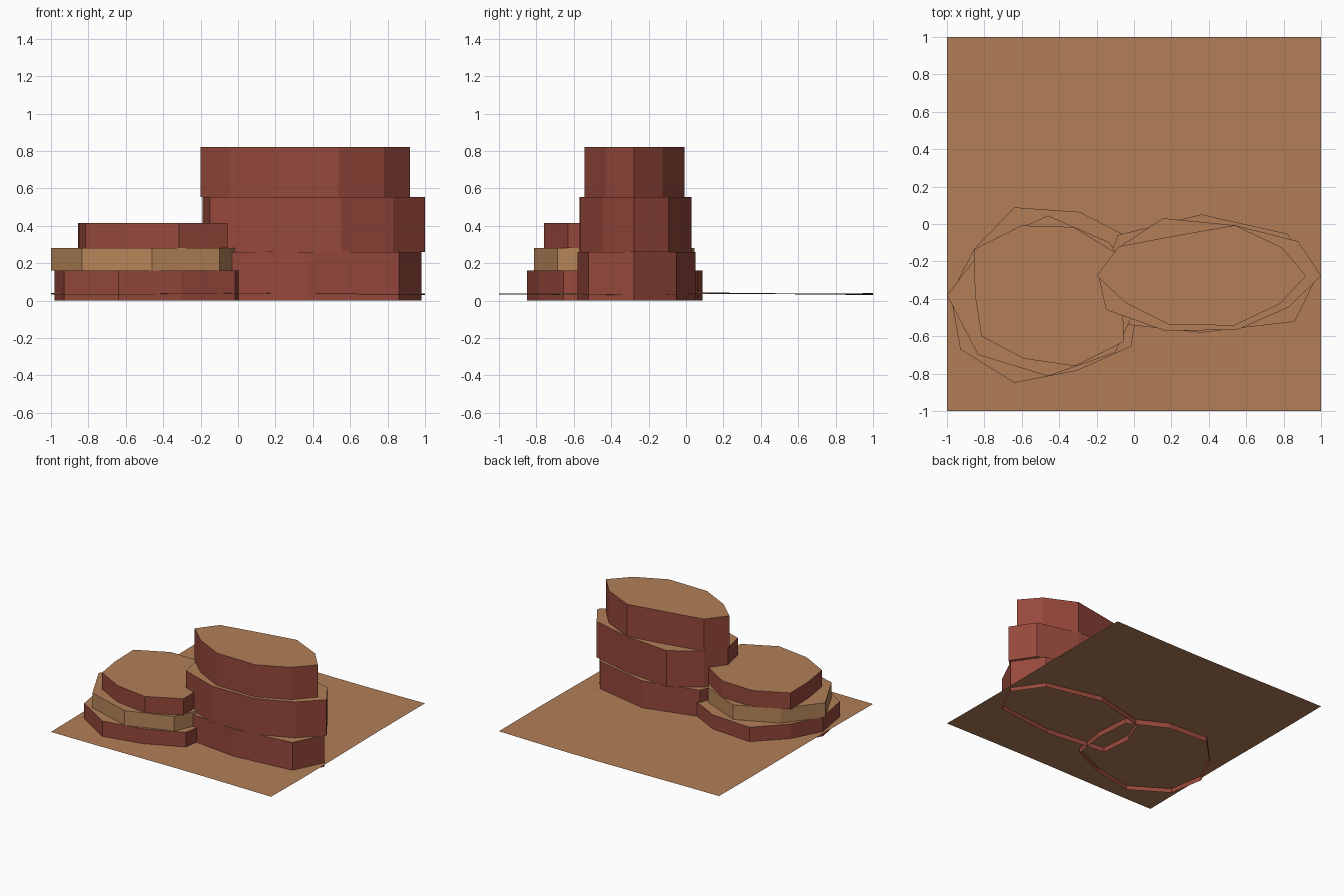
import bpy, bmesh, math

if "Cube" in bpy.data.objects:
    bpy.data.objects.remove(bpy.data.objects["Cube"])


def material(name, rgb):
    m = bpy.data.materials.new(name)
    lin = [(c / 255 / 12.92) if c < 10 else ((c / 255 + 0.055) / 1.055) ** 2.4 for c in rgb]
    m.diffuse_color = (*lin, 1)
    m.use_nodes = True
    m.node_tree.nodes["Principled BSDF"].inputs["Base Color"].default_value = m.diffuse_color
    return m


RED = material("red_rock", (150, 72, 59))
SAND = material("pale_sandstone", (182, 134, 89))
EARTH = material("desert_earth", (178, 126, 87))


def finish(name, bm, mats):
    me = bpy.data.meshes.new(name)
    bm.to_mesh(me)
    bm.free()
    for m in mats:
        me.materials.append(m)
    ob = bpy.data.objects.new(name, me)
    bpy.context.collection.objects.link(ob)
    return ob


def layer(name, centre, aspect, radii, z0, z1, side):
    """Irregular rock slab with open base: evenly spaced angles, one radius per corner."""
    bm = bmesh.new()
    n = len(radii)
    rings = []
    for z in (z0, z1):
        ring = []
        for i, r in enumerate(radii):
            a = math.tau * i / n
            ring.append(bm.verts.new((centre[0] + r * math.cos(a),
                                      centre[1] + r * aspect * math.sin(a), z)))
        rings.append(ring)
    lo, hi = rings
    for i in range(n):
        j = (i + 1) % n
        bm.faces.new((lo[i], lo[j], hi[j], hi[i]))
    bm.faces.new(hi).material_index = 1  # earth-coloured top
    return finish(name, bm, (side, EARTH))


# Gently rolling desert floor
bm = bmesh.new()
bmesh.ops.create_grid(bm, x_segments=10, y_segments=10, size=1)
for v in bm.verts:
    x, y = v.co.x, v.co.y
    v.co.z = 0.037 + 0.004 * math.sin(2.6 * x + 1.5 * y + 2.5) + 0.003 * math.cos(3.1 * y - 1.2 * x)
finish("desert_floor", bm, (EARTH,))

# Low round mesa
C, A = (-0.46, -0.38), 0.85
layer("low_mesa_base", C, A,
      (0.49, 0.58, 0.55, 0.58, 0.49, 0.52, 0.58, 0.58, 0.50, 0.55), 0, 0.16, RED)
layer("low_mesa_band", C, A,
      (0.50, 0.467, 0.50, 0.46, 0.54, 0.53, 0.51, 0.51), 0.16, 0.28, SAND)
layer("low_mesa_cap", C, A,
      (0.40, 0.45, 0.45, 0.46, 0.49, 0.39, 0.44, 0.42, 0.47, 0.50), 0.28, 0.415, RED)

# Tall oval mesa
C, A = (0.36, -0.277), 0.49
layer("tall_mesa_base", C, A,
      (0.62, 0.65, 0.67, 0.63, 0.53, 0.72, 0.62, 0.707), 0, 0.26, RED)
layer("tall_mesa_middle", C, A,
      (0.64, 0.64, 0.58, 0.66, 0.54, 0.55, 0.63, 0.63, 0.62, 0.58), 0.26, 0.555, RED)
layer("tall_mesa_cap", C, A,
      (0.56, 0.53, 0.58, 0.46, 0.545, 0.56, 0.50, 0.56, 0.57, 0.52), 0.555, 0.82, RED)
